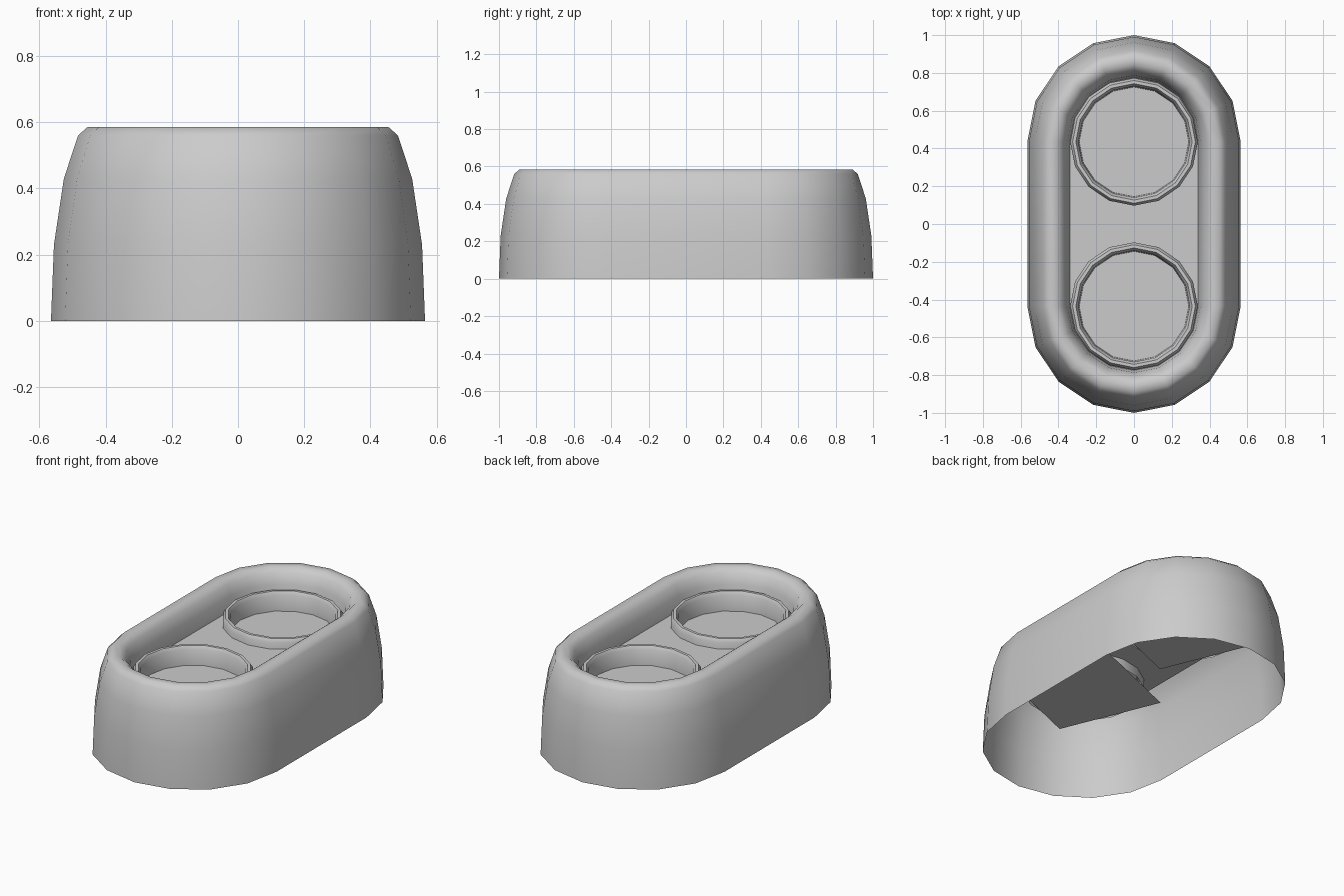
import bpy, bmesh, math

if "Cube" in bpy.data.objects:
    bpy.data.objects.remove(bpy.data.objects["Cube"])

grey = bpy.data.materials.new("plain grey")
grey.diffuse_color = (0.6, 0.6, 0.6, 1)
grey.use_nodes = True
grey.node_tree.nodes["Principled BSDF"].inputs["Base Color"].default_value = grey.diffuse_color
HALF = 0.435     # half length of the straight sides, also the cup offset
SIDES = 16


def outline(r, half):
    """Points of a circle (half = 0) or of a rounded slot along y."""
    step = 2 * math.pi / SIDES
    if half == 0:
        return [(r * math.cos(i * step), r * math.sin(i * step)) for i in range(SIDES)]
    pts = []
    for start, cy in ((0, half), (SIDES // 2, -half)):
        for i in range(SIDES // 2 + 1):
            a = (start + i) * step
            pts.append((r * math.cos(a), cy + r * math.sin(a)))
    return pts


def finish(name, bm, location=(0, 0, 0), angle=40):
    mesh = bpy.data.meshes.new(name)
    bm.to_mesh(mesh)
    bm.free()
    mesh.materials.append(grey)
    obj = bpy.data.objects.new(name, mesh)
    obj.location = location
    bpy.context.collection.objects.link(obj)
    bpy.ops.object.select_all(action='DESELECT')
    obj.select_set(True)
    bpy.context.view_layer.objects.active = obj
    bpy.ops.object.shade_smooth_by_angle(angle=math.radians(angle))
    return obj


def sweep(name, profile, half=0, location=(0, 0, 0)):
    """Skin a wall through (radius, height) rings, listed outside-bottom first."""
    bm = bmesh.new()
    rings = [[bm.verts.new((x, y, z)) for x, y in outline(r, half)] for r, z in profile]
    for low, high in zip(rings, rings[1:]):
        n = len(low)
        for i in range(n):
            j = (i + 1) % n
            bm.faces.new((low[i], low[j], high[j], high[i]))
    return finish(name, bm, location, 50)


# Outer shell: bowed wall, rounded lip and inner wall down to the tray
sweep("shell", [(0.565, 0), (0.556, 0.23), (0.526, 0.43), (0.483, 0.56), (0.455, 0.585),
                (0.41, 0.585), (0.378, 0.56), (0.352, 0.50), (0.34, 0.42)], HALF)

# Tray floor with two round openings
bm = bmesh.new()
loops = [outline(0.34, HALF)]
for cy in (-HALF, HALF):
    loops.append([(x, y + cy) for x, y in outline(0.325, 0)])
edges = []
for loop in loops:
    vs = [bm.verts.new((x, y, 0.42)) for x, y in loop]
    edges += [bm.edges.new((vs[i], vs[(i + 1) % len(vs)])) for i in range(len(vs))]
bmesh.ops.triangle_fill(bm, edges=edges, use_beauty=True, normal=(0, 0, 1))
for f in bm.faces:
    f.normal_update()
    if f.normal.z < 0:
        f.normal_flip()
finish("tray", bm)

for label, cy in (("front", -HALF), ("back", HALF)):
    # Cup wall with a softened lip
    sweep(label + "_cup", [(0.335, 0.365), (0.338, 0.46), (0.325, 0.48),
                           (0.308, 0.48), (0.295, 0.46), (0.29, 0.365)],
          location=(0, cy, 0))
    # Square base plate, turned under the cup
    bm = bmesh.new()
    corners = [math.radians(22.5 + 45 + 90 * i) for i in range(4)]
    bm.faces.new([bm.verts.new((0.448 * math.cos(a), 0.448 * math.sin(a), 0.365)) for a in corners])
    finish(label + "_cup_base", bm, (0, cy, 0))
